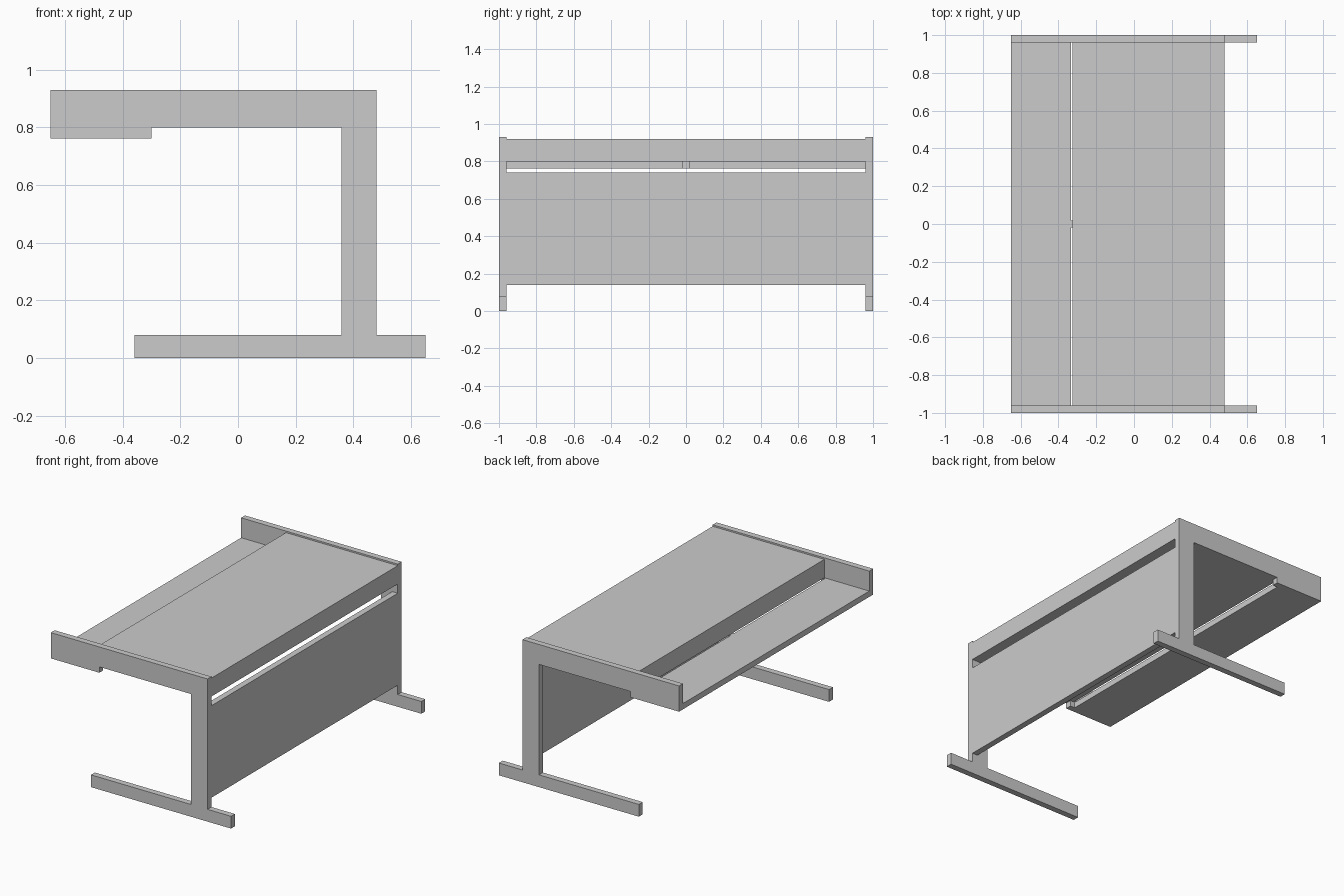
import bpy

if "Cube" in bpy.data.objects:
    bpy.data.objects.remove(bpy.data.objects["Cube"])


def make_mesh(name, verts, faces):
    mesh = bpy.data.meshes.new(name)
    mesh.from_pydata(verts, [], faces)
    mesh.update()
    obj = bpy.data.objects.new(name, mesh)
    bpy.context.collection.objects.link(obj)
    return obj


def extrude_profile(name, pts, y0, y1):
    """Extrude a clockwise-in-xz-reversed outline of (x, z) points from y0 to y1."""
    n = len(pts)
    verts = [(x, y, z) for y in (y0, y1) for x, z in pts]
    faces = [tuple(range(n)), tuple(reversed(range(n, 2 * n)))]
    faces += [(i, i + n, (i + 1) % n + n, (i + 1) % n) for i in range(n)]
    return make_mesh(name, verts, faces)


def slab(name, x, z, half_y):
    pts = [(x[0], z[0]), (x[1], z[0]), (x[1], z[1]), (x[0], z[1])]
    return extrude_profile(name, pts, -half_y, half_y)


# C-shaped side frame: foot, upright and top arm in one outline
frame_outline = [
    (-0.36, 0.0), (0.65, 0.0), (0.65, 0.08), (0.48, 0.08), (0.48, 0.93),
    (-0.65, 0.93), (-0.65, 0.762), (-0.30, 0.762), (-0.30, 0.80),
    (0.36, 0.80), (0.36, 0.08), (-0.36, 0.08),
]
for side, y0 in (("right", -1.0), ("left", 0.96)):
    extrude_profile(side + "_side_frame", frame_outline, y0, y0 + 0.04)

# Thick desktop, just below the frame's upper edge
slab("desktop", (-0.326, 0.48), (0.80, 0.92), 0.96)

# Lower keyboard shelf, separated from the desktop by a narrow slit
slab("keyboard_shelf", (-0.65, -0.334), (0.762, 0.80), 0.96)

# Small tab bridging the slit in the middle
slab("shelf_tab", (-0.334, -0.32), (0.762, 0.80), 0.018)

# Back modesty panel
slab("modesty_panel", (0.44, 0.48), (0.14, 0.74), 0.96)
